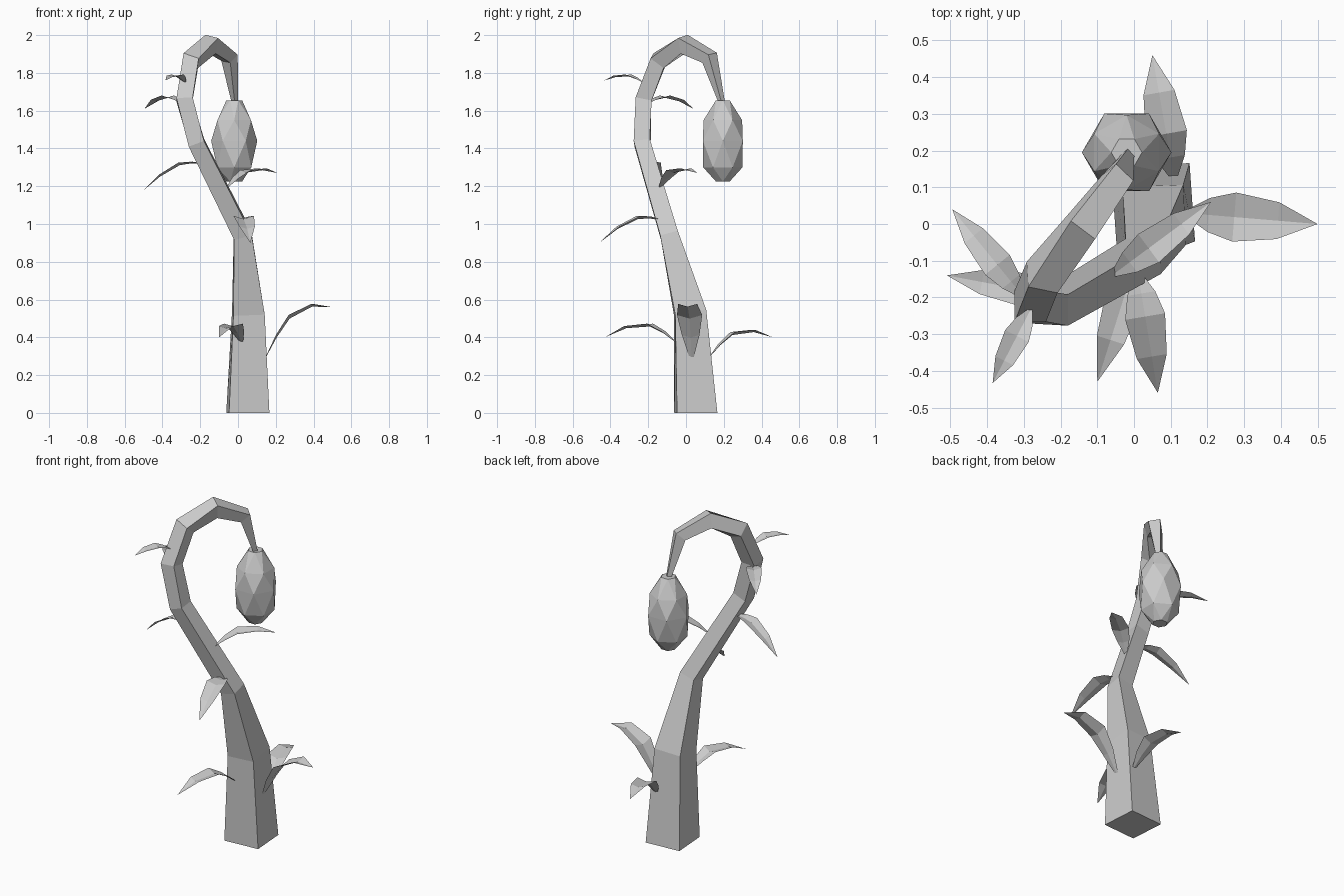
import bpy
from math import radians, cos, sin, pi
from mathutils import Vector, Matrix
import bmesh

if "Cube" in bpy.data.objects:
    bpy.data.objects.remove(bpy.data.objects["Cube"])


def make(name, verts, faces, hull=False):
    me = bpy.data.meshes.new(name)
    me.from_pydata([tuple(v) for v in verts], [], faces)
    bm = bmesh.new()
    bm.from_mesh(me)
    if hull:
        bmesh.ops.convex_hull(bm, input=bm.verts)
    bmesh.ops.recalc_face_normals(bm, faces=bm.faces)
    bm.to_mesh(me)
    bm.free()
    ob = bpy.data.objects.new(name, me)
    bpy.context.collection.objects.link(ob)
    return ob


# Stem: square tube swept along a hooked path (x, y, z, half width, roll)
path = [
    (0.052, 0.052, 0.00, 0.107, 42),
    (0.055, 0.022, 0.53, 0.083, 40),
    (0.025, -0.088, 0.94, 0.048, 38),
    (-0.220, -0.232, 1.43, 0.043, 38),
    (-0.283, -0.225, 1.66, 0.043, 38),
    (-0.250, -0.145, 1.865, 0.043, 32),
    (-0.145, -0.010, 1.952, 0.042, 12),
    (-0.045, 0.125, 1.880, 0.033, 10),
    (-0.016, 0.190, 1.640, 0.012, 10),
]
pts = [Vector(p[:3]) for p in path]
side = Vector((cos(radians(-38)), sin(radians(-38)), 0))
verts, faces = [], []
for i, (x, y, z, h, roll) in enumerate(path):
    if i == 0:
        t = Vector((0, 0, 1))
    elif i == len(path) - 1:
        t = Vector((0, 0, -1))
    else:
        t = ((pts[i] - pts[i - 1]).normalized() + (pts[i + 1] - pts[i]).normalized()).normalized()
    u = (side - t * side.dot(t)).normalized()
    u = Matrix.Rotation(radians(roll), 3, t) @ u
    v = t.cross(u)
    for a, b in ((-1, -1), (1, -1), (1, 1), (-1, 1)):
        verts.append(pts[i] + (u * a + v * b) * h)
    if i:
        o = 4 * (i - 1)
        faces += [(o + k, o + (k + 1) % 4, o + 4 + (k + 1) % 4, o + 4 + k) for k in range(4)]
n = len(verts)
faces += [(3, 2, 1, 0), (n - 4, n - 3, n - 2, n - 1)]
make("stem", verts, faces)

# Hanging bud: faceted hull over staggered rings (z, radius)
verts = []
for i, (z, r) in enumerate([(1.655, 0.042), (1.55, 0.102), (1.44, 0.122), (1.30, 0.104), (1.225, 0.042)]):
    for k in range(6):
        a = 2 * pi * (k + 0.5 * (i % 2)) / 6
        verts.append((-0.02 + r * cos(a), 0.195 + r * sin(a), z))
make("bud", verts, [], hull=True)


# Leaves: arched sheets with a creased midrib
def leaf(name, base, tip, bulge, w):
    base, tip = Vector(base), Vector(tip)
    d = tip - base
    s = Vector((-d.y, d.x, 0)).normalized()
    vs = []
    for t, b, k in ((0, 0, 0.12), (0.18, 0.6, 0.7), (0.37, 1, 1), (0.7, 0.75, 0.75)):
        c = base + d * t + Vector((0, 0, bulge * b))
        lift = Vector((0, 0, 0.22 * w * k))
        vs += [c + s * w * k + lift, c - lift * 0.3, c - s * w * k + lift]
    vs.append(tip)
    fs = []
    for o in (0, 3, 6):
        fs += [(o, o + 1, o + 4, o + 3), (o + 1, o + 2, o + 5, o + 4)]
    fs += [(9, 10, 12), (10, 11, 12)]
    make(name, vs, fs)


leaves = [
    ((0.14, 0.03, 0.28), (0.50, 0.00, 0.56), 0.12, 0.067),
    ((0.11, 0.12, 0.29), (0.05, 0.46, 0.40), 0.085, 0.057),
    ((0.02, -0.05, 0.37), (-0.10, -0.43, 0.40), 0.08, 0.052),
    ((0.01, -0.13, 1.02), (0.065, -0.46, 0.90), 0.055, 0.055),
    ((-0.06, -0.14, 1.19), (0.21, 0.06, 1.27), 0.055, 0.048),
    ((-0.19, -0.20, 1.32), (-0.51, -0.14, 1.17), 0.05, 0.045),
    ((-0.30, -0.20, 1.64), (-0.495, 0.04, 1.61), 0.042, 0.043),
    ((-0.28, -0.23, 1.75), (-0.385, -0.433, 1.76), 0.03, 0.036),
]
for i, args in enumerate(leaves):
    leaf(f"leaf_{i + 1}", *args)
